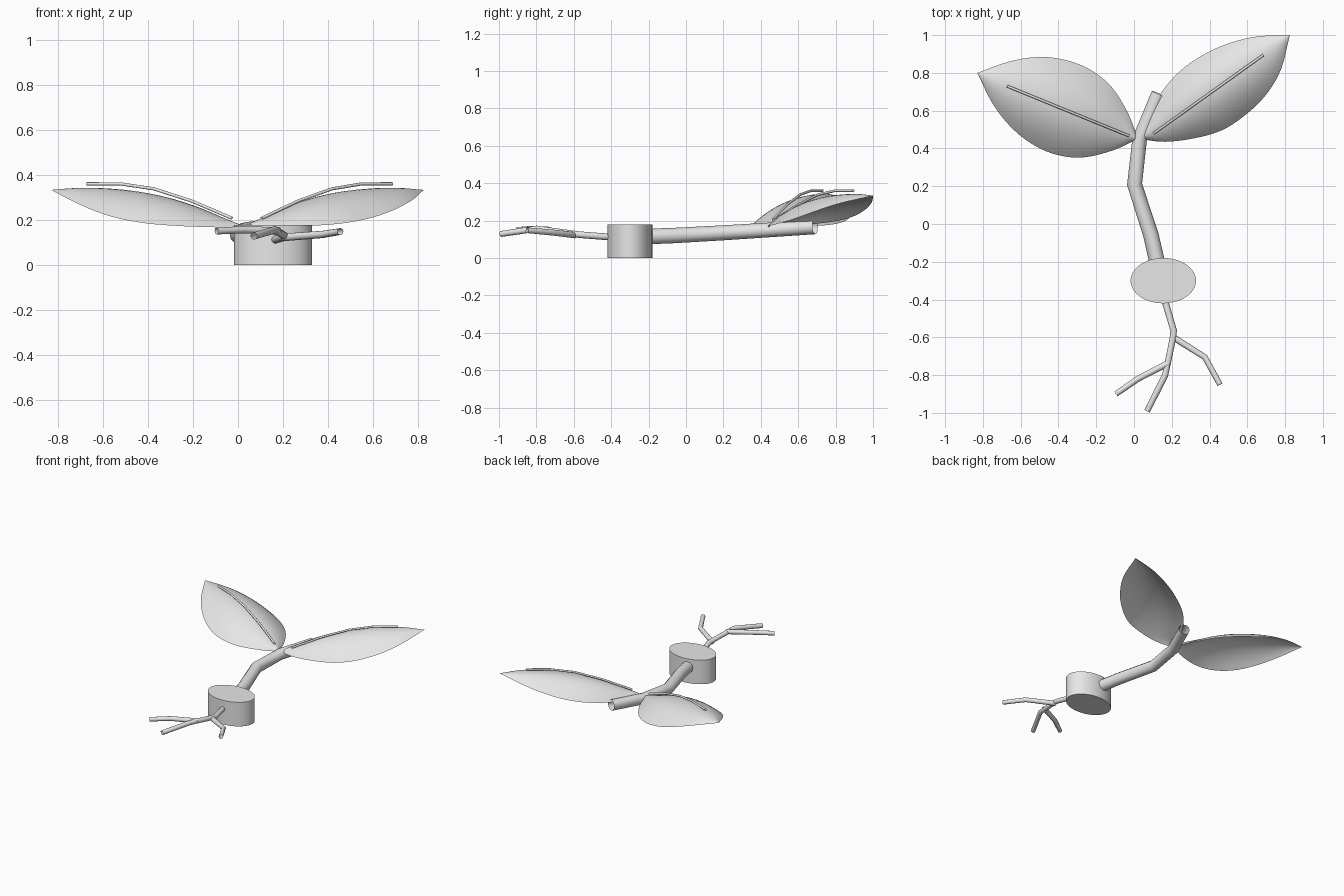
import bpy, math
from mathutils import Vector

if "Cube" in bpy.data.objects:
    bpy.data.objects.remove(bpy.data.objects["Cube"])

grey = bpy.data.materials.new("plain_grey")
grey.diffuse_color = (0.8, 0.8, 0.8, 1)
grey.use_nodes = True
grey.node_tree.nodes["Principled BSDF"].inputs["Base Color"].default_value = grey.diffuse_color


def finish(ob, angle=40):
    ob.data.materials.append(grey)
    bpy.ops.object.select_all(action='DESELECT')
    ob.select_set(True)
    bpy.context.view_layer.objects.active = ob
    bpy.ops.object.shade_smooth_by_angle(angle=math.radians(angle))


def tube(name, pts, r0, r1):
    """Open-ended tapering tube along a polyline."""
    cu = bpy.data.curves.new(name, 'CURVE')
    cu.dimensions = '3D'
    cu.bevel_depth = 1.0
    cu.bevel_resolution = 4
    sp = cu.splines.new('POLY')
    sp.points.add(len(pts) - 1)
    for i, p in enumerate(pts):
        sp.points[i].co = (*p, 1)
        sp.points[i].radius = r0 + (r1 - r0) * i / (len(pts) - 1)
    ob = bpy.data.objects.new(name, cu)
    bpy.context.collection.objects.link(ob)
    bpy.ops.object.select_all(action='DESELECT')
    ob.select_set(True)
    bpy.context.view_layer.objects.active = ob
    bpy.ops.object.convert(target='MESH')
    finish(bpy.context.object)


def sample(vals, t):
    """Smooth interpolation through (position, value) pairs."""
    n = len(vals)
    i = next((k for k in range(n - 1) if t <= vals[k + 1][0]), n - 2)

    def slope(k):
        a, b = vals[max(k - 1, 0)], vals[min(k + 1, n - 1)]
        return (b[1] - a[1]) / (b[0] - a[0])
    (x0, y0), (x1, y1) = vals[i], vals[i + 1]
    h = x1 - x0
    s = (t - x0) / h
    return ((2*s**3 - 3*s**2 + 1) * y0 + (s**3 - 2*s**2 + s) * h * slope(i)
            + (3*s**2 - 2*s**3) * y1 + (s**3 - s**2) * h * slope(i + 1))


STATIONS = (0, .1, .25, .4, .55, .7, .85, 1)
SPINE_Z = (.175, .208, .26, .30, .326, .339, .342, .333)
EDGE_Z = (.165, .167, .173, .185, .208, .245, .29, .333)


def leaf(name, base, tip, rear, front, rear_lift):
    """Thin domed leaf: outline widths either side of a rising midline."""
    base, tip = Vector(base), Vector(tip)
    axis = tip - base
    side = Vector((-axis.y, axis.x)).normalized()
    if side.y < 0:
        side = -side
    rows, cols = 28, 16
    verts, faces = [], []
    for i in range(rows + 1):
        t = i / rows
        get = lambda v: sample(list(zip(STATIONS, v)), t)
        wr, wf, zs, ze = get(rear), get(front), get(SPINE_Z), get(EDGE_Z)
        for j in range(cols + 1):
            s = 2 * j / cols - 1
            p = base + axis * t + side * s * (wr if s > 0 else wf)
            lift = rear_lift * math.sin(math.pi * t) * max(s, 0) ** 2
            verts.append((p.x, p.y, zs + (ze - zs) * s * s + lift))
    w = cols + 1
    for i in range(rows):
        for j in range(cols):
            f = [i*w + j, i*w + j + 1, (i+1)*w + j + 1, (i+1)*w + j]
            faces.append(f if axis.x < 0 else f[::-1])
    me = bpy.data.meshes.new(name)
    me.from_pydata(verts, [], faces)
    # make the upper surface face up
    if sum(p.normal.z for p in me.polygons) < 0:
        me.flip_normals()
    ob = bpy.data.objects.new(name, me)
    bpy.context.collection.objects.link(ob)
    finish(ob, 60)


# Oval drum body
bpy.ops.mesh.primitive_cylinder_add(vertices=64, radius=1, depth=0.178,
                                    location=(0.155, -0.30, 0.089))
body = bpy.context.object
body.name = "body"
body.scale = (0.173, 0.12, 1)
finish(body)

# Main stem
tube("stem", [(.14, -.28, .112), (.09, -.06, .12), (.003, .21, .135),
              (.03, .45, .15), (.13, .69, .165)], .042, .038)

# Root and its side branches
tube("root", [(.15, -.36, .108), (.21, -.565, .124), (.205, -.61, .13),
              (.165, -.80, .156), (.07, -.99, .128)], .018, .016)
tube("right_rootlet", [(.20, -.595, .122), (.375, -.705, .135), (.455, -.85, .148)], .017, .015)
tube("left_rootlet", [(.185, -.735, .15), (.02, -.82, .156), (-.095, -.90, .15)], .017, .015)

# Leaves
leaf("right_leaf", (.03, .45), (.825, 1.0),
     (0, .07, .14, .175, .175, .148, .092, 0),
     (0, .085, .162, .21, .214, .19, .125, 0), .015)
leaf("left_leaf", (.02, .45), (-.83, .80),
     (0, .10, .20, .243, .242, .205, .123, 0),
     (0, .10, .20, .241, .238, .198, .12, 0), 0)

# Raised midribs
for name, a, b in (("right_midrib", (.105, .48), (.685, .895)),
                   ("left_midrib", (-.026, .466), (-.672, .73))):
    a, b = Vector(a), Vector(b)
    pts = [(*a.lerp(b, t), z) for t, z in
           ((0, .207), (.28, .284), (.54, .338), (.77, .36), (1, .36))]
    tube(name, pts, .007, .007)
